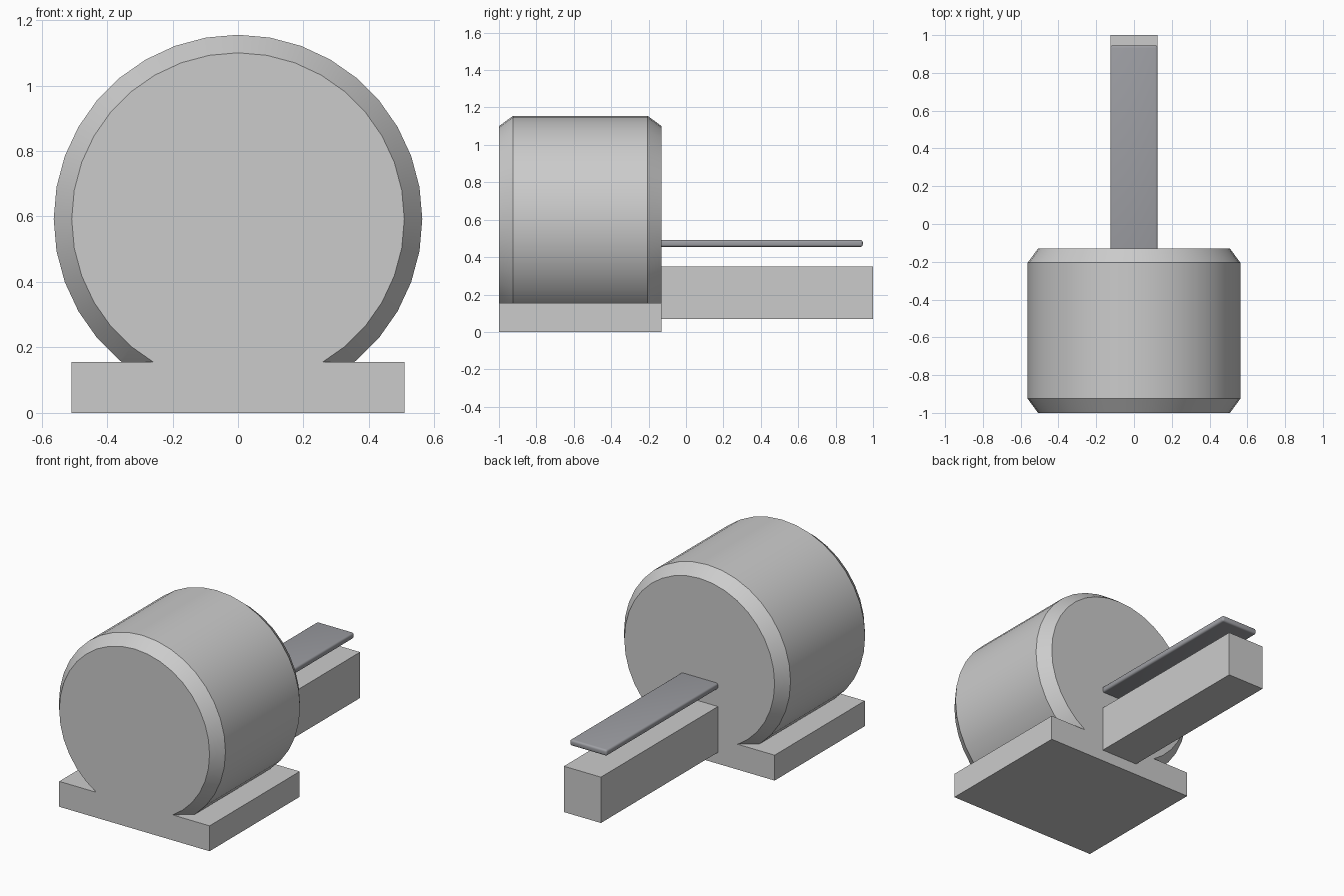
import bpy, bmesh
from math import pi
from mathutils import Matrix

cube = bpy.data.objects.get("Cube")
if cube:
    bpy.data.objects.remove(cube, do_unlink=True)


def material(name, rgb):
    mat = bpy.data.materials.new(name)
    mat.use_nodes = True
    mat.diffuse_color = (*rgb, 1)
    mat.node_tree.nodes["Principled BSDF"].inputs["Base Color"].default_value = (*rgb, 1)
    return mat


light_grey = material("light grey", (0.6, 0.6, 0.6))
steel_grey = material("steel grey", (0.34, 0.345, 0.37))


def finish(name, bm, mat, smooth_angle=None):
    mesh = bpy.data.meshes.new(name)
    bmesh.ops.recalc_face_normals(bm, faces=bm.faces)
    bm.to_mesh(mesh)
    bm.free()
    mesh.materials.append(mat)
    obj = bpy.data.objects.new(name, mesh)
    bpy.context.collection.objects.link(obj)
    if smooth_angle:
        bpy.ops.object.select_all(action='DESELECT')
        obj.select_set(True)
        bpy.context.view_layer.objects.active = obj
        bpy.ops.object.shade_smooth_by_angle(angle=smooth_angle)
    return obj


def box(name, half_x, y0, y1, z0, z1, mat, rounding=0):
    bm = bmesh.new()
    bmesh.ops.create_cube(bm, size=1)
    bmesh.ops.scale(bm, vec=(2 * half_x, y1 - y0, z1 - z0), verts=bm.verts)
    bmesh.ops.translate(bm, vec=(0, (y0 + y1) / 2, (z0 + z1) / 2), verts=bm.verts)
    if rounding:
        bmesh.ops.bevel(bm, geom=bm.edges[:], offset=rounding, segments=4,
                        profile=0.5, affect='EDGES')
    return finish(name, bm, mat, pi / 6 if rounding else None)


FRONT, BACK = -1, -0.13
BASE_TOP = 0.155

# Chamfered drum lying along y, cut flat where it meets the base
SIDES, RADIUS, END_RADIUS, CHAMFER, AXIS_Z = 36, 0.563, 0.508, 0.075, 0.592
bm = bmesh.new()
rings = []
for y, r in ((FRONT, END_RADIUS), (FRONT + CHAMFER, RADIUS),
             (BACK - CHAMFER, RADIUS), (BACK, END_RADIUS)):
    place = Matrix.Translation((0, y, AXIS_Z)) @ Matrix.Rotation(pi / 2, 4, 'X')
    rings.append(bmesh.ops.create_circle(bm, segments=SIDES, radius=r, matrix=place)["verts"])
for a, b in zip(rings, rings[1:]):
    for i in range(SIDES):
        j = (i + 1) % SIDES
        bm.faces.new((a[i], a[j], b[j], b[i]))
bm.faces.new(rings[0])
bm.faces.new(rings[-1])
bmesh.ops.bisect_plane(bm, geom=bm.verts[:] + bm.edges[:] + bm.faces[:],
                       plane_co=(0, 0, BASE_TOP), plane_no=(0, 0, 1), clear_inner=True)
finish("drum", bm, light_grey, pi / 6)

# Base slab under the drum, and the beam and thin plate reaching backwards
box("base", 0.508, FRONT, BACK, 0, BASE_TOP, light_grey)
box("beam", 0.125, BACK, 1, 0.07, 0.35, light_grey)
box("plate", 0.125, BACK - 0.02, 0.945, 0.455, 0.492, steel_grey, rounding=0.012)
